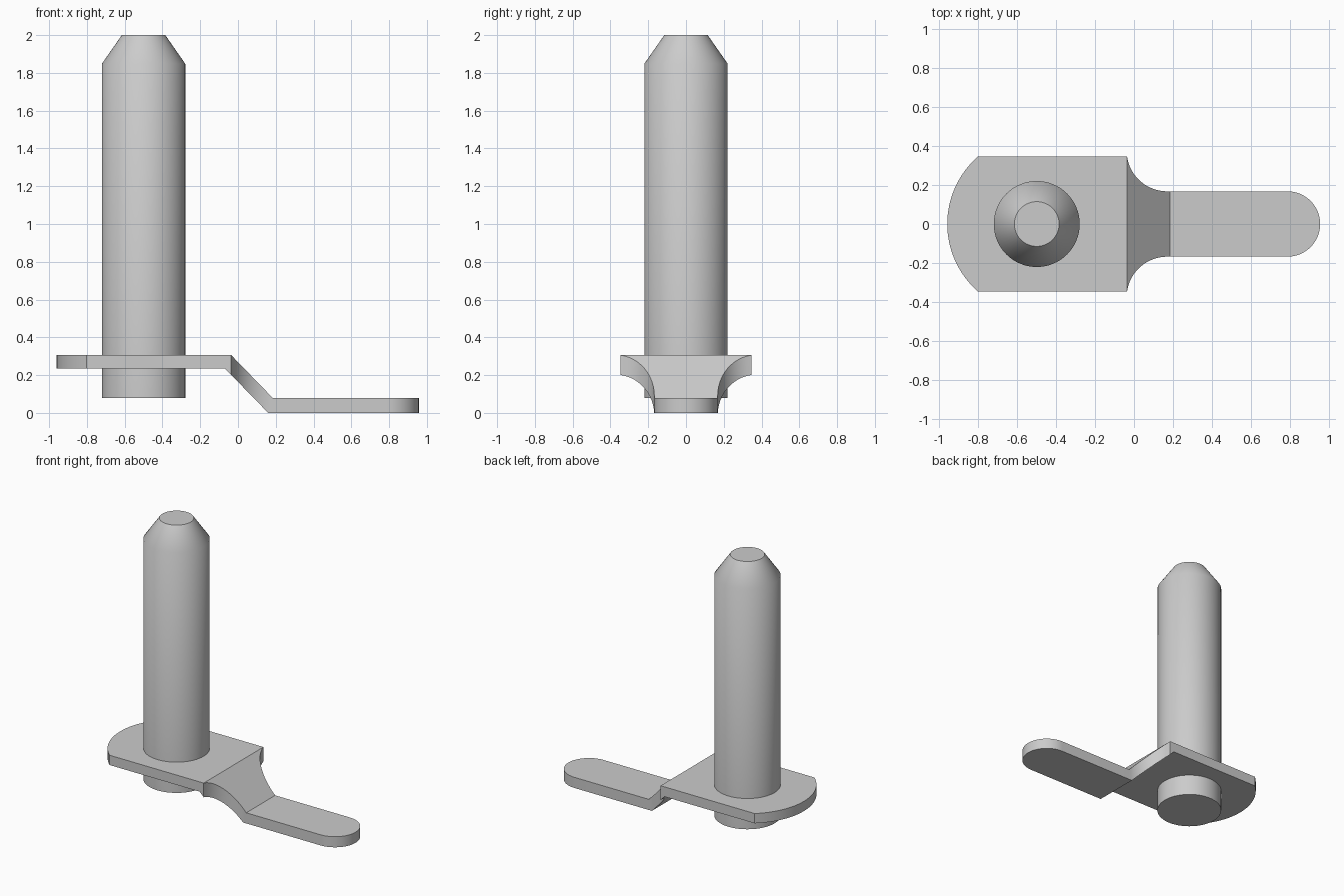
import bpy, bmesh, math

if "Cube" in bpy.data.objects:
    bpy.data.objects.remove(bpy.data.objects["Cube"])

PIN_X = -0.5


def finish(name, bm, angle):
    bmesh.ops.remove_doubles(bm, verts=bm.verts, dist=1e-5)
    bmesh.ops.recalc_face_normals(bm, faces=bm.faces)
    me = bpy.data.meshes.new(name)
    bm.to_mesh(me)
    bm.free()
    ob = bpy.data.objects.new(name, me)
    bpy.context.collection.objects.link(ob)
    bpy.ops.object.select_all(action='DESELECT')
    ob.select_set(True)
    bpy.context.view_layer.objects.active = ob
    bpy.ops.object.shade_smooth_by_angle(angle=math.radians(angle))
    return ob


def interp(x, pts):
    for (x0, z0), (x1, z1) in zip(pts, pts[1:]):
        if x <= x1:
            return z0 + (z1 - z0) * max(0, x - x0) / (x1 - x0)
    return pts[-1][1]


# Pin: turned profile with a chamfered tip
bm = bmesh.new()
n = 64
rings = []
for r, z in [(0.221, 0.08), (0.221, 1.848), (0.115, 2.0)]:
    rings.append([bm.verts.new((PIN_X + r * math.cos(2 * math.pi * i / n),
                                r * math.sin(2 * math.pi * i / n), z)) for i in range(n)])
for a, b in zip(rings, rings[1:]):
    for i in range(n):
        j = (i + 1) % n
        bm.faces.new((a[i], a[j], b[j], b[i]))
bm.faces.new(rings[0][::-1])
bm.faces.new(rings[-1])
finish("pin", bm, 40)

# Bracket: half-width stations along x, bent by top and bottom height lines
top = [(-1, 0.306), (-0.036, 0.306), (0.185, 0.078), (1, 0.078)]
bottom = [(-1, 0.234), (-0.068, 0.234), (0.16, 0.0), (1, 0.0)]
stations = []
for i in range(17):                       # rounded wide end
    a = math.radians(49 * i / 16)
    stations.append((PIN_X - 0.46 * math.cos(a), 0.46 * math.sin(a)))
wide = stations[-1][1]
stations += [(-0.068, wide), (-0.036, wide)]
fc, fr = (0.17, 0.376), 0.208             # concave neck
for i in range(1, 13):
    a = math.radians(8 + 82 * i / 12)
    stations.append((fc[0] - fr * math.cos(a), fc[1] - fr * math.sin(a)))
narrow = stations[-1][1]
stations += [(0.16, fc[1] - math.sqrt(fr ** 2 - 0.01 ** 2)), (0.185, narrow)]
for i in range(17):                       # rounded narrow end
    a = math.radians(90 * i / 16)
    stations.append((0.957 - narrow + narrow * math.sin(a), narrow * math.cos(a)))
stations.sort(key=lambda s: s[0])

bm = bmesh.new()
sections = []
for x, w in stations:
    t, b = interp(x, top), interp(x, bottom)
    if w < 1e-5:
        vt, vb = bm.verts.new((x, 0, t)), bm.verts.new((x, 0, b))
        sections.append((vt, vt, vb, vb))
    else:
        sections.append([bm.verts.new(p) for p in
                         ((x, -w, t), (x, w, t), (x, w, b), (x, -w, b))])
for s, e in zip(sections, sections[1:]):
    for k in range(4):
        m = (k + 1) % 4
        face = list(dict.fromkeys((s[k], s[m], e[m], e[k])))
        if len(face) > 2:
            bm.faces.new(face)
finish("bent_bracket", bm, 35)
